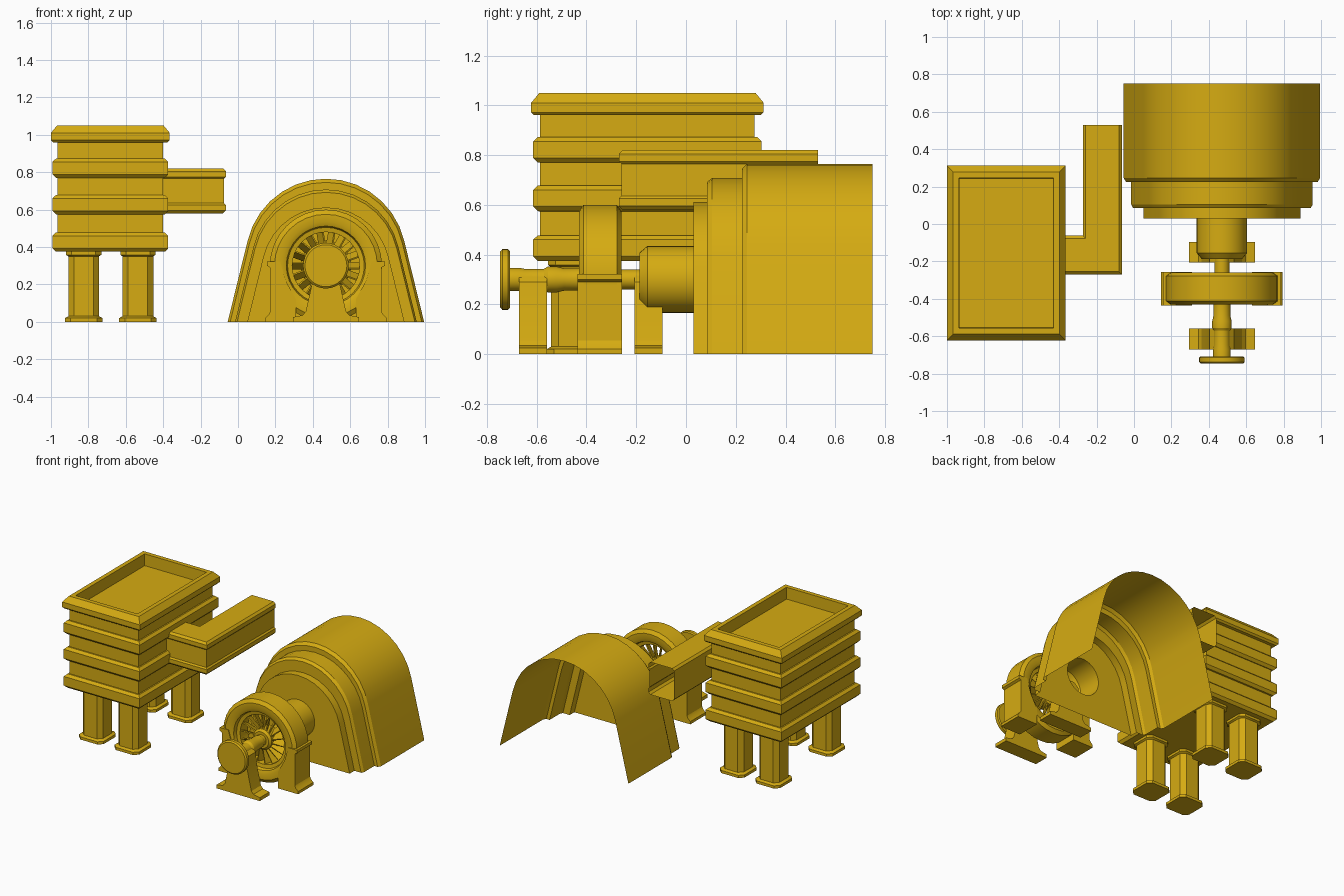
import bpy, bmesh
from math import sin, cos, pi, radians
from mathutils import Matrix, Vector

cube = bpy.data.objects.get("Cube")
if cube:
    bpy.data.objects.remove(cube, do_unlink=True)

COLOUR = (0.67, 0.41, 0.006, 1)
paint = bpy.data.materials.new("golden_yellow")
paint.use_nodes = True
paint.diffuse_color = COLOUR
paint.node_tree.nodes["Principled BSDF"].inputs["Base Color"].default_value = COLOUR

AX, AZ = 0.47, 0.30   # shaft axis, parallel to y
parts = []


def finish(name, bm):
    bmesh.ops.recalc_face_normals(bm, faces=bm.faces)
    mesh = bpy.data.meshes.new(name)
    bm.to_mesh(mesh)
    bm.free()
    mesh.materials.append(paint)
    ob = bpy.data.objects.new(name, mesh)
    bpy.context.collection.objects.link(ob)
    parts.append(ob)
    return ob


def loft(bm, sections, closed=True, caps=(True, True), wrap=False):
    """Skin a row of equal-length point loops; returns the vertex loops."""
    rings = [[bm.verts.new(p) for p in s] for s in sections]
    n = len(rings[0])
    pairs = list(zip(rings, rings[1:]))
    if wrap:
        pairs.append((rings[-1], rings[0]))
    for a, b in pairs:
        for i in range(n if closed else n - 1):
            j = (i + 1) % n
            bm.faces.new((a[i], a[j], b[j], b[i]))
    if not wrap:
        for ring, cap in zip((rings[0], rings[-1]), caps):
            if cap:
                bm.faces.new(ring)
    return rings


def circle(r, y, n=32):
    return [(AX + r * cos(2 * pi * i / n), y, AZ + r * sin(2 * pi * i / n)) for i in range(n)]


def lathe(name, profile, caps=(True, True), wrap=False):
    bm = bmesh.new()
    loft(bm, [circle(r, y) for r, y in profile], caps=caps, wrap=wrap)
    return finish(name, bm)


def slab(name, outline, y0, y1):
    """Extrude an (x, z) outline along y."""
    bm = bmesh.new()
    loft(bm, [[(x, y, z) for x, z in outline] for y in (y0, y1)])
    return finish(name, bm)


# Hopper tank: stacked rectangular sections with ribs, rim and recessed top
def rect(inset, z):
    x0, x1, y0, y1 = -1 + inset, -0.365 - inset, -0.622 + inset, 0.312 - inset
    return [(x0, y0, z), (x1, y0, z), (x1, y1, z), (x0, y1, z)]


BODY, RIB = 0.036, 0.008
steps = []
for z in (0.375, 0.575, 0.77):
    steps += [(BODY - 0.01, z), (RIB, z + 0.018), (RIB, z + 0.085), (BODY - 0.01, z + 0.102), (BODY, z + 0.102)]
    steps.append((BODY, z + 0.19 if z > 0.7 else z + 0.198))
steps += [(0.012, 0.96), (0, 0.972), (0, 1.01), (0.033, 1.05), (0.065, 1.05), (0.068, 0.965)]
bm = bmesh.new()
loft(bm, [rect(i, z) for i, z in steps])
finish("hopper_tank", bm)


# Tank legs with flared octagonal ends
def octagon(cx, cy, h, z, c=0.03):
    k = h - c
    return [(cx + a, cy + b, z) for a, b in
            ((h, -k), (h, k), (k, h), (-k, h), (-h, k), (-h, -k), (-k, -h), (k, -h))]


for side, cx in (("right", -0.825), ("left", -0.535)):
    for end, cy in (("front", -0.46), ("back", 0.155)):
        bm = bmesh.new()
        levels = [(0.1, 0), (0.1, 0.02), (0.082, 0.03), (0.082, 0.35), (0.094, 0.358), (0.094, 0.38)]
        loft(bm, [octagon(cx, cy, h, z) for h, z in levels])
        finish(f"tank_leg_{end}_{side}", bm)

# L-shaped duct, open at its back end, offsets measured from its outer wall
W = 0.208
duct = [(0.015, 0.82), (0, 0.805), (0, 0.775), (0.01, 0.765), (0.01, 0.635), (0, 0.625), (0, 0.595),
        (0.015, 0.58), (W - 0.015, 0.58), (W, 0.595), (W, 0.805), (W - 0.015, 0.82)]
bm = bmesh.new()
loft(bm, [[(-0.41, -0.27 + o, z) for o, z in duct],
          [(-0.065 - o, -0.27 + o, z) for o, z in duct],
          [(-0.065 - o, 0.53, z) for o, z in duct]], caps=(False, False))
finish("duct", bm)


# Arched cover: stepped shell open at the back and underneath
def arch(y, s, n=14):
    pts = [(0.525, 0)]
    for i in range(n + 1):
        a = radians(13 + 154 * i / n)
        pts.append((0.43 * cos(a), 0.335 + 0.43 * sin(a)))
    pts.append((-0.525, 0))
    return [(AX + s * x, y, s * z) for x, z in pts]


bm = bmesh.new()
rings = loft(bm, [arch(y, s) for y, s in (
    (0.75, 1), (0.245, 1), (0.225, 0.975), (0.225, 0.925), (0.105, 0.925),
    (0.085, 0.905), (0.085, 0.8), (0.03, 0.8))], closed=False, caps=(False, False))
# front wall with a round shaft opening
front = rings[-1]
hole = [bm.verts.new(p) for p in circle(0.135, 0.03)]
edges = []
for loop in (front, hole):
    for a, b in zip(loop, loop[1:] + loop[:1]):
        edges.append(bm.edges.get((a, b)) or bm.edges.new((a, b)))
bmesh.ops.triangle_fill(bm, edges=edges, use_beauty=True, normal=Vector((0, -1, 0)))
finish("arched_cover", bm)

# Shaft, its sleeve and the end disc
lathe("shaft_sleeve", [(0.1, -0.187), (0.108, -0.187), (0.135, -0.155), (0.135, 0.03)], caps=(True, False))
lathe("shaft", [(0.047, -0.72), (0.047, -0.67), (0.043, -0.65), (0.043, -0.57), (0.052, -0.555),
                (0.052, -0.52), (0.045, -0.49), (0.045, -0.43), (0.04, -0.42), (0.04, -0.18)])
lathe("end_disc", [(0.112, -0.747), (0.122, -0.738), (0.122, -0.715), (0.115, -0.708)])

# Ring housing, symmetric front to back
MID = -0.345
half = [(0.18, 0.045), (0.205, 0.05), (0.212, 0.075), (0.235, 0.085), (0.275, 0.085), (0.3, 0.067)]
lathe("ring_housing", [(r, MID - d) for r, d in half] + [(r, MID + d) for r, d in reversed(half)], wrap=True)

# Fan inside the ring
lathe("fan_hub", [(0.06, -0.4), (0.075, -0.385), (0.075, -0.3), (0.06, -0.29)])
bm = bmesh.new()
BLADES = 18
for i in range(BLADES):
    place = (Matrix.Translation((AX, MID, AZ)) @ Matrix.Rotation(2 * pi * i / BLADES, 4, 'Y')
             @ Matrix.Translation((0.127, 0, 0)) @ Matrix.Rotation(radians(25), 4, 'X')
             @ Matrix.Diagonal((0.125, 0.075, 0.008, 1)))
    bmesh.ops.create_cube(bm, size=1, matrix=place)
finish("fan_blades", bm)

# Pedestals either side of the ring, with foot and shoulder flange
pedestal = [(0.16, 0), (0.325, 0), (0.325, 0.02), (0.305, 0.04), (0.298, 0.055), (0.298, 0.29),
            (0.315, 0.3), (0.315, 0.322), (0.245, 0.322), (0.215, 0.22), (0.16, 0.12)]
for side, sgn in (("left", 1), ("right", -1)):
    slab(f"ring_pedestal_{side}", [(AX + sgn * x, z) for x, z in pedestal], -0.435, -0.257)

# Shaft stands: tapered profile mirrored about the axis
stand = [(0.177, 0), (0.177, 0.025), (0.125, 0.035), (0.108, 0.055), (0.075, 0.2), (0.065, 0.29), (0.03, 0.322)]
outline = [(AX + x, z) for x, z in stand] + [(AX - x, z) for x, z in reversed(stand)]
for end, y0 in (("front", -0.67), ("back", -0.207)):
    slab(f"shaft_stand_{end}", outline, y0, y0 + 0.112)

# Smooth curved surfaces, keep hard edges
bpy.ops.object.select_all(action='DESELECT')
for ob in parts:
    ob.select_set(True)
bpy.context.view_layer.objects.active = parts[0]
bpy.ops.object.shade_smooth_by_angle(angle=radians(25))
